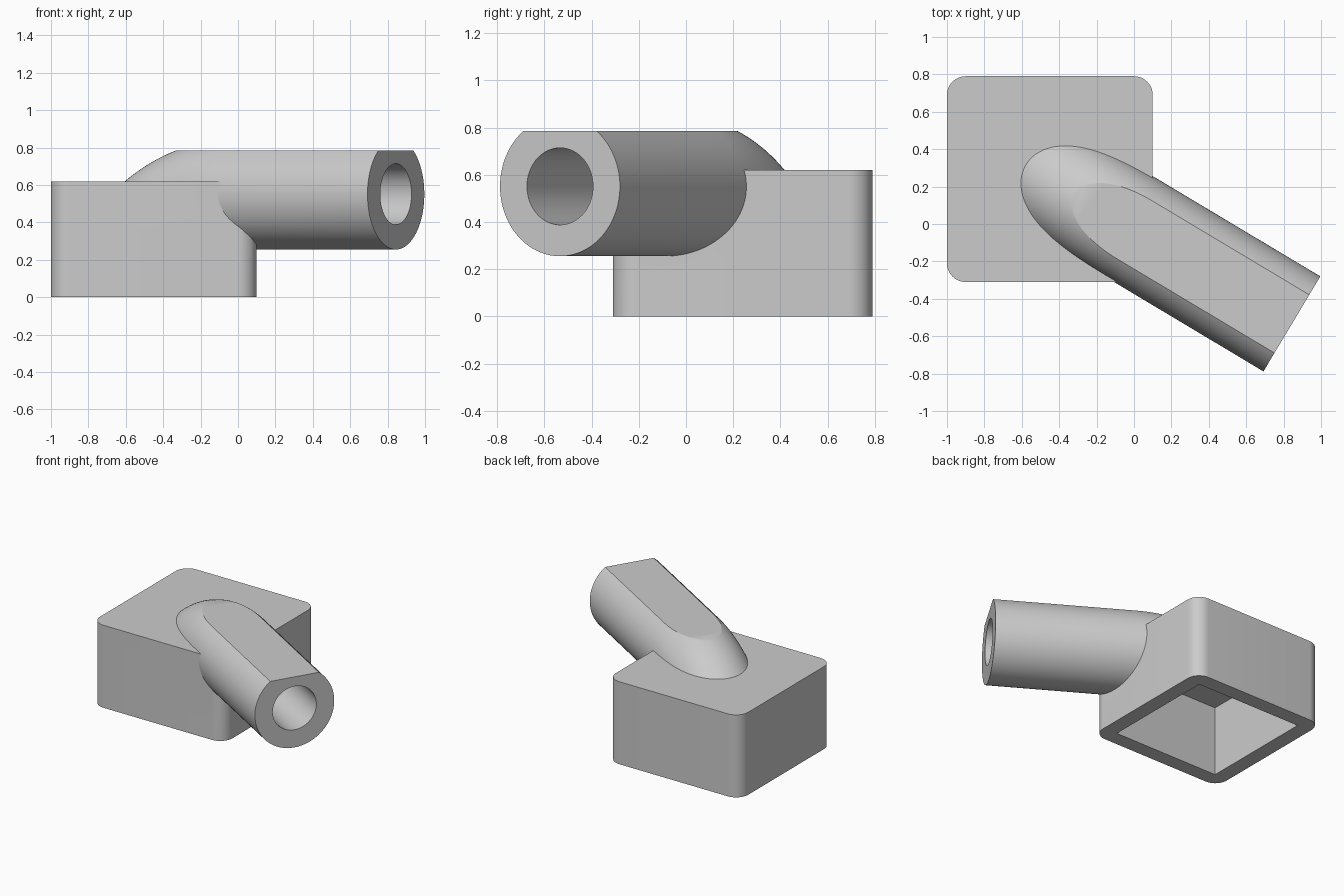
import bpy, bmesh
from math import sin, cos, pi, radians, atan2
from mathutils import Matrix, Vector

if "Cube" in bpy.data.objects:
    bpy.data.objects.remove(bpy.data.objects["Cube"], do_unlink=True)

grey = bpy.data.materials.new("light grey")
grey.use_nodes = True
grey.diffuse_color = (0.6, 0.6, 0.6, 1)
grey.node_tree.nodes["Principled BSDF"].inputs["Base Color"].default_value = (0.6, 0.6, 0.6, 1)

CENTRE = Vector((-0.45, 0.24, 0))      # middle of the square base
ANGLE = atan2(-0.773, 1.2925)          # heading of the pipe
AXIS_Z, RADIUS, BORE = 0.551, 0.296, 0.163
BEND, BEND_START, PIPE_END = 0.804, 0.52, 1.508
FLAT_TOP = 0.785


def add_object(name, bm):
    bmesh.ops.recalc_face_normals(bm, faces=bm.faces)
    mesh = bpy.data.meshes.new(name)
    bm.to_mesh(mesh)
    bm.free()
    mesh.materials.append(grey)
    obj = bpy.data.objects.new(name, mesh)
    bpy.context.collection.objects.link(obj)
    return obj


def box(name, width, z0, z1, corner=0):
    bm = bmesh.new()
    place = Matrix.Translation(CENTRE + Vector((0, 0, (z0 + z1) / 2)))
    bmesh.ops.create_cube(bm, size=1, matrix=place @ Matrix.Diagonal((width, width, z1 - z0, 1)))
    if corner:
        upright = [e for e in bm.edges if abs(e.verts[0].co.z - e.verts[1].co.z) > 0.1]
        bmesh.ops.bevel(bm, geom=upright, offset=corner, segments=12, profile=0.5, affect='EDGES')
    return add_object(name, bm)


def tube(name, path, radius, sides=96, flat_top=None):
    """Sweep a circle along (distance, height, tilt) stations."""
    bm = bmesh.new()
    rings = []
    for u, z, tilt in path:
        ring = []
        for i in range(sides):
            a = 2 * pi * i / sides
            side, up = radius * cos(a), radius * sin(a)
            ring.append(bm.verts.new((u - up * sin(tilt), side, z + up * cos(tilt))))
        rings.append(ring)
    for r0, r1 in zip(rings, rings[1:]):
        for i in range(sides):
            j = (i + 1) % sides
            bm.faces.new((r0[i], r0[j], r1[j], r1[i]))
    bm.faces.new(rings[0])
    bm.faces.new(rings[-1])
    if flat_top:
        bmesh.ops.bisect_plane(bm, geom=bm.verts[:] + bm.edges[:] + bm.faces[:],
                               plane_co=(0, 0, flat_top), plane_no=(0, 0, 1), clear_outer=True)
        rim = [e for e in bm.edges if e.is_boundary]
        bmesh.ops.contextual_create(bm, geom=rim)
    bm.transform(Matrix.Translation(CENTRE) @ Matrix.Rotation(ANGLE, 4, 'Z'))
    return add_object(name, bm)


def combine(target, tool, operation):
    mod = target.modifiers.new(operation.lower(), 'BOOLEAN')
    mod.operation, mod.solver, mod.object = operation, 'EXACT', tool
    bpy.context.view_layer.objects.active = target
    bpy.ops.object.modifier_apply(modifier=mod.name)
    bpy.data.objects.remove(tool, do_unlink=True)


# Square base with rounded upright corners
body = box("base_with_angled_pipe", 1.1, 0, 0.62, corner=0.1)

# Pipe: straight run outside, bending down into the base
stations = [(PIPE_END, AXIS_Z, 0)]
for k in range(33):
    t = radians(45) * k / 32
    stations.append((BEND_START - BEND * sin(t), AXIS_Z - BEND * (1 - cos(t)), t))
combine(body, tube("pipe", stations, RADIUS, flat_top=FLAT_TOP), 'UNION')

# Hollow underside and blind bore
combine(body, box("cavity_cutter", 0.874, -0.2, 0.525), 'DIFFERENCE')
combine(body, tube("bore_cutter", [(PIPE_END + 0.1, AXIS_Z, 0), (0.78, AXIS_Z, 0)], BORE), 'DIFFERENCE')

# Smooth curved walls, crisp edges
bpy.ops.object.select_all(action='DESELECT')
body.select_set(True)
bpy.context.view_layer.objects.active = body
bpy.ops.object.shade_smooth_by_angle(angle=radians(25))
